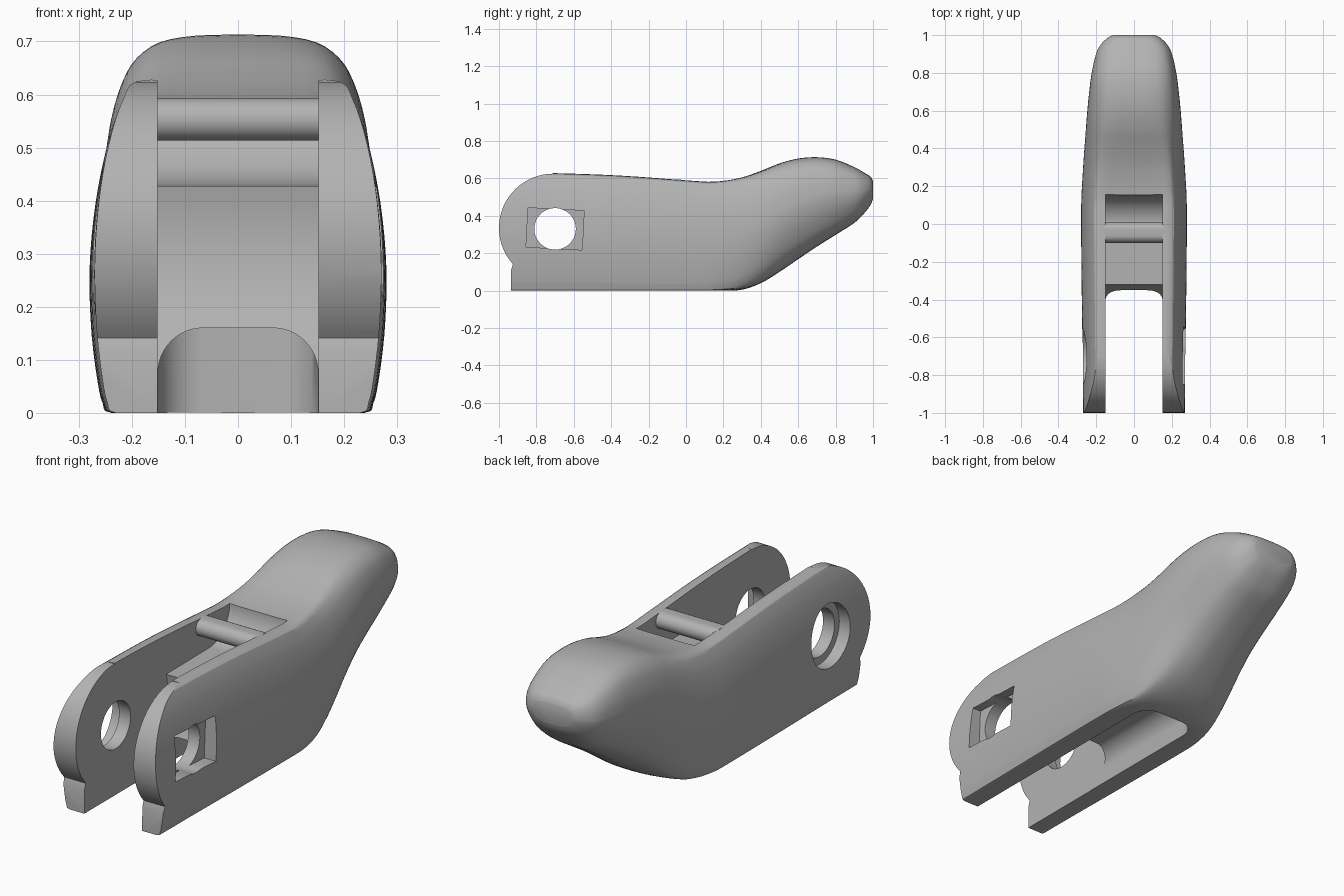
import bpy, bmesh, math
from mathutils import Vector

if "Cube" in bpy.data.objects:
    bpy.data.objects.remove(bpy.data.objects["Cube"], do_unlink=True)

grey = bpy.data.materials.new("plain_grey")
grey.use_nodes = True
grey.diffuse_color = (0.45, 0.45, 0.45, 1)
grey.node_tree.nodes["Principled BSDF"].inputs["Base Color"].default_value = (0.45, 0.45, 0.45, 1)


def make(name, bm):
    bmesh.ops.recalc_face_normals(bm, faces=bm.faces)
    mesh = bpy.data.meshes.new(name)
    bm.to_mesh(mesh)
    bm.free()
    mesh.materials.append(grey)
    obj = bpy.data.objects.new(name, mesh)
    bpy.context.collection.objects.link(obj)
    return obj


def loft(name, rings):
    """Skin a list of equal closed rings and cap both ends."""
    bm = bmesh.new()
    rows = [[bm.verts.new(p) for p in ring] for ring in rings]
    n = len(rows[0])
    for a, b in zip(rows, rows[1:]):
        for i in range(n):
            j = (i + 1) % n
            bm.faces.new((a[i], a[j], b[j], b[i]))
    bm.faces.new(rows[0])
    bm.faces.new(rows[-1])
    return make(name, bm)


def prism(name, outline, axis, lo, hi):
    """Extrude a 2D outline along x, y or z."""
    def place(u, v, w):
        return {"x": (w, u, v), "y": (u, w, v), "z": (u, v, w)}[axis]
    return loft(name, [[place(u, v, w) for u, v in outline] for w in (lo, hi)])


def arc(cu, cv, r, start, end, steps=24):
    angles = [math.radians(start + (end - start) * i / steps) for i in range(steps + 1)]
    return [(cu + r * math.cos(a), cv + r * math.sin(a)) for a in angles]


def circle(cu, cv, r):
    return arc(cu, cv, r, 0, 360, 48)[:-1]


def boolean(target, tool, operation="DIFFERENCE"):
    mod = target.modifiers.new("cut", "BOOLEAN")
    mod.operation, mod.object, mod.solver = operation, tool, "EXACT"
    bpy.context.view_layer.objects.active = target
    bpy.ops.object.modifier_apply(modifier=mod.name)
    bpy.data.objects.remove(tool, do_unlink=True)


def spline(points, steps):
    """Catmull-Rom curve through tuples of any size."""
    pts = [Vector(p) for p in points]
    out = []
    for i in range(len(pts) - 1):
        a, b, c, d = pts[max(i - 1, 0)], pts[i], pts[i + 1], pts[min(i + 2, len(pts) - 1)]
        for s in range(steps):
            t = s / steps
            out.append(b + (c - a) * (t / 2) + (a * 2 - b * 5 + c * 4 - d) * (t * t / 2)
                       + (b * 3 - a - c * 3 + d) * (t ** 3 / 2))
    return out + [pts[-1]]


# Half sections, bottom to top: flat-sided arms and rounded grip
ARM = [(0, 0), (.45, 0), (.85, 0), (.91, .03), (.945, .1), (.985, .25), (1, .42),
       (.985, .57), (.945, .71), (.88, .84), (.8, .94), (.7, 1), (.35, 1), (0, 1)]
GRIP = [(0, 0), (.3, .01), (.55, .06), (.72, .13), (.85, .24), (.95, .37), (1, .5),
        (1, .6), (.97, .72), (.9, .83), (.8, .91), (.62, .97), (.35, .995), (0, 1)]
arm, grip = spline(ARM, 3), spline(GRIP, 3)

# Stations along the body: y, top, bottom, half width
STATIONS = [(-1.05, .63, 0, .27), (-.7, .625, 0, .272), (-.35, .612, 0, .277), (0, .587, 0, .28),
            (.15, .58, 0, .278), (.29, .603, .003, .27), (.4, .64, .04, .262), (.5, .68, .1, .254),
            (.6, .706, .168, .246), (.7, .713, .235, .236), (.8, .7, .298, .223),
            (.9, .66, .362, .2), (.95, .632, .41, .175), (.985, .61, .455, .14), (1, .585, .49, .11)]
rings = []
for y, top, bottom, width in spline(STATIONS, 4):
    t = min(max((y - .1) / .55, 0), 1)
    t = t * t * (3 - 2 * t)
    half = [a.lerp(g, t) for a, g in zip(arm, grip)]
    full = [(p.x, p.y) for p in half] + [(-p.x, p.y) for p in half[-2:0:-1]]
    rings.append([(u * width, y, max(bottom + v * (top - bottom), 0)) for u, v in full])
body = loft("lever_body", rings)

# Rounded front ends with a small straight foot
PIVOT = (-.71, .335)
front = arc(*PIVOT, .29, 90, 222) + [(-.935, .11), (-.94, -1), (2, -1), (2, 2), (-.71, 2)]
boolean(body, prism("front_outline", front, "x", -1, 1), "INTERSECT")

# Gap between the arms, ending in a concave wall
gap = arc(*PIVOT, .4, -90, 90, 40) + [(-2, .735), (-2, -.065)]
boolean(body, prism("arm_gap", gap, "x", -.152, .152))

# Upper channel with a curved rear wall
channel = [(-.6, .425)] + arc(0, .585, .155, -90, 0) + [(.155, 1), (-.6, 1)]
boolean(body, prism("upper_channel", channel, "x", -.152, .152))

# Underside pocket: arched in section, rounded at its rear
R = .085
arch = [(.151, -.2)] + arc(.151 - R, .16 - R, R, 0, 90, 12) + arc(R - .151, .16 - R, R, 90, 180, 12) + [(-.151, -.2)]
plan = [(.151, -.8)] + arc(.151 - R, .26 - R, R, 0, 90, 12) + arc(R - .151, .26 - R, R, 90, 180, 12) + [(-.151, -.8)]
pocket = prism("underside_pocket", arch, "y", -.75, .5)
boolean(pocket, prism("pocket_plan", plan, "z", -.5, .5), "INTERSECT")
boolean(body, pocket)

# Bolt hole, round recess on the right arm, slanted nut recess on the left arm
HOLE = (-.7, .33)
boolean(body, prism("bolt_hole", circle(*HOLE, .111), "x", -1, 1))
boolean(body, prism("round_recess", circle(*HOLE, .147), "x", -1, -.212))
c, s = math.cos(math.radians(-3)), math.sin(math.radians(-3))
nut = [(HOLE[0] + u * c - v * s, HOLE[1] + u * s + v * c)
       for u, v in ((-.15, -.105), (.15, -.105), (.15, .105), (-.15, .105))]
boolean(body, prism("nut_recess", nut, "x", .212, 1))

# Rounded bar bridging the upper channel
bar = arc(-.03, .553, .04, -90, 90, 16) + arc(-.06, .553, .04, 90, 270, 16)
bridge = prism("bridge_bar", bar, "x", -.16, .16)

# Smooth shading with sharp edges kept
for obj in (body, bridge):
    bpy.ops.object.select_all(action="DESELECT")
    obj.select_set(True)
    bpy.context.view_layer.objects.active = obj
    bpy.ops.object.shade_smooth_by_angle(angle=math.radians(30))
